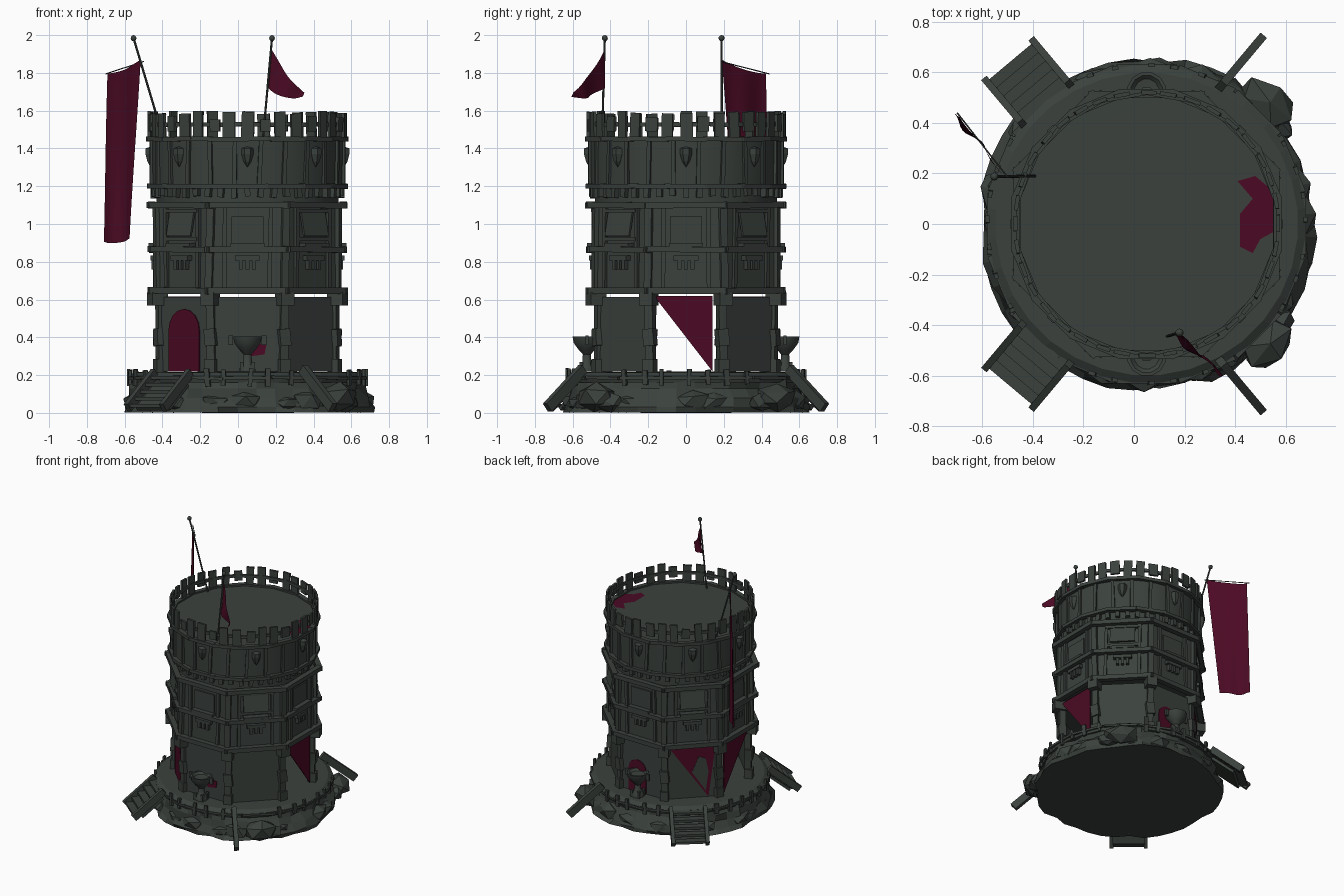
import bpy, bmesh, math, random
from mathutils import Matrix, Vector

if "Cube" in bpy.data.objects:
    bpy.data.objects.remove(bpy.data.objects["Cube"])

random.seed(4)
rnd = random.uniform
CX = 0.05                      # tower axis
T8 = math.tan(math.pi / 8)
C8 = math.cos(math.pi / 8)


def material(name, rgb):
    m = bpy.data.materials.new(name)
    m.diffuse_color = (*rgb, 1)
    m.use_nodes = True
    m.node_tree.nodes["Principled BSDF"].inputs["Base Color"].default_value = m.diffuse_color
    return m


STONE = material("dark grey green", (0.043, 0.053, 0.046))
RED = material("deep crimson", (0.07, 0.003, 0.017))


def finish(name, bm, mat=STONE, smooth=False):
    bmesh.ops.recalc_face_normals(bm, faces=bm.faces)
    me = bpy.data.meshes.new(name)
    bm.to_mesh(me)
    bm.free()
    me.materials.append(mat)
    ob = bpy.data.objects.new(name, me)
    bpy.context.collection.objects.link(ob)
    if smooth:
        bpy.context.view_layer.objects.active = ob
        ob.select_set(True)
        bpy.ops.object.shade_smooth_by_angle(angle=math.radians(35))
        ob.select_set(False)
    return ob


def frame(deg, r, z, off=0):
    """Local x points out of the tower, y runs along the wall, z is up."""
    return (Matrix.Translation((CX, 0, 0)) @ Matrix.Rotation(math.radians(deg), 4, 'Z')
            @ Matrix.Translation((r, off, z)))


def box(bm, m, size, tilt=0, axis='Y'):
    bmesh.ops.create_cube(bm, size=1, matrix=m @ Matrix.Rotation(tilt, 4, axis)
                          @ Matrix.Diagonal((*size, 1)))


def lathe(bm, profile, n, m, phase=0.5, jitter=0.0):
    rings = []
    for r, z in profile:
        if r == 0:
            rings.append([bm.verts.new(m @ Vector((0, 0, z)))])
            continue
        ring = []
        for i in range(n):
            a = 2 * math.pi * (i + phase) / n
            q = r + rnd(-jitter, jitter)
            ring.append(bm.verts.new(m @ Vector((q * math.cos(a), q * math.sin(a), z))))
        rings.append(ring)
    for a, b in zip(rings, rings[1:]):
        for i in range(n):
            j = (i + 1) % n
            vs = [a[i % len(a)], a[j % len(a)], b[j % len(b)], b[i % len(b)]]
            bm.faces.new(list(dict.fromkeys(vs)))


def rod(bm, p, q, r, n=8):
    d = Vector(q) - Vector(p)
    m = (Matrix.Translation((Vector(p) + Vector(q)) / 2)
         @ d.to_track_quat('Z', 'Y').to_matrix().to_4x4())
    bmesh.ops.create_cone(bm, cap_ends=True, segments=n, radius1=r, radius2=r,
                          depth=d.length, matrix=m)


AXIS = Matrix.Translation((CX, 0, 0))

# rocky base with a flat platform
bm = bmesh.new()
lathe(bm, [(0, 0), (0.655, 0.002), (0.655, 0.03), (0.635, 0.08), (0.61, 0.13), (0.6, 0.19)], 40, AXIS,
      jitter=0.025)
finish("rock_base", bm)
bm = bmesh.new()
lathe(bm, [(0, 0.16), (0.62, 0.16), (0.63, 0.195), (0.6, 0.215), (0, 0.22)], 32, AXIS)
finish("platform", bm)

# rubble around the foot
bm = bmesh.new()
spots = [(i * 18 + rnd(-6, 6), 0.61, rnd(0.05, 0.075)) for i in range(20)]
spots += [(45, 0.68, 0.1), (-45, 0.68, 0.1), (38, 0.66, 0.07), (-38, 0.66, 0.07)]
for a, r, s in spots:
    g = bmesh.ops.create_icosphere(bm, subdivisions=1, radius=1,
                                   matrix=frame(a, r, s * 0.8) @ Matrix.Diagonal((s * 0.8, s * 1.3, s * 0.8, 1)))
    for v in g['verts']:
        v.co += Vector((rnd(-1, 1), rnd(-1, 1), rnd(-1, 1))) * 0.012
        v.co.z = max(v.co.z, 0)
finish("rubble", bm)

# palisade stakes on the rim
bm = bmesh.new()
for i in range(36):
    a = i * 10 + rnd(-2, 2)
    if min(abs((a - s + 180) % 360 - 180) for s in (50, 130, 230, 310)) > 13:
        box(bm, frame(a, 0.63, 0.187), (0.016, rnd(0.018, 0.03), rnd(0.07, 0.1)), rnd(-0.1, 0.1), 'X')
for i in range(16):
    box(bm, frame(i * 22.5, 0.624, 0.185), (0.016, 0.24, 0.016), rnd(-0.05, 0.05), 'X')
finish("palisade", bm)

# stairs: two whole flights, two with only one stringer left
bm = bmesh.new()
slope = math.atan2(0.2, 0.24)
for a in (130, 230):
    for side in (-0.122, 0.122):
        box(bm, frame(a, 0.73, 0.12, side), (0.29, 0.028, 0.05), slope)
    for k in range(5):
        box(bm, frame(a, 0.64 + k * 0.043, 0.185 - k * 0.037), (0.055, 0.23, 0.018))
    box(bm, frame(a, 0.70, 0.085), (0.2, 0.23, 0.02), slope)
for a, side in ((50, 0.125), (-50, -0.125)):
    box(bm, frame(a, 0.73, 0.13, side), (0.32, 0.033, 0.055), slope)
finish("stairs", bm)

# ground floor walls, open on the two sides
bm = bmesh.new()
for k in (1, 2, 3, 5, 6, 7):
    box(bm, frame(k * 45, 0.46, 0.417), (0.02, 0.385, 0.395))
finish("ground_walls", bm)

# corner pillars with block feet and heads
bm = bmesh.new()
for k in range(8):
    a = k * 45 + 22.5
    box(bm, frame(a, 0.495, 0.42), (0.045, 0.045, 0.42), rnd(-0.03, 0.03), 'X')
    box(bm, frame(a, 0.5, 0.25), (0.06, 0.06, 0.07))
    box(bm, frame(a, 0.5, 0.4), (0.055, 0.06, 0.09), 0.1, 'X')
    box(bm, frame(a, 0.515, 0.603), (0.09, 0.075, 0.07))
finish("corner_pillars", bm)


# red doorways and torn panels, as thin plates
def plate(bm, deg, r, pts):
    g = [bm.verts.new(frame(deg, r, z, y) @ Vector()) for y, z in pts]
    f = bm.faces.new(g)
    ext = bmesh.ops.extrude_face_region(bm, geom=[f])
    d = frame(deg, 0, 0).to_3x3() @ Vector((0.006, 0, 0))
    for v in ext['geom']:
        if isinstance(v, bmesh.types.BMVert):
            v.co += d


def arch(y0, w, top):
    s = top - w
    return [(y0 - w, 0.22), (y0 + w, 0.22)] + [
        (y0 + w * math.cos(t * math.pi / 8), s + w * math.sin(t * math.pi / 8)) for t in range(9)]


bm = bmesh.new()
plate(bm, 225, 0.471, arch(0.0, 0.115, 0.55))
plate(bm, 135, 0.469, [(-0.16, 0.615), (0.17, 0.615), (0.12, 0.22)])
plate(bm, 90, 0.469, arch(-0.04, 0.075, 0.47))
plate(bm, 270, 0.469, [(0.02, 0.3), (0.09, 0.31), (0.1, 0.36), (0.02, 0.37)])
plate(bm, 0, 0.47, [(-0.17, 0.62), (0.14, 0.62), (0.14, 0.22)])
plate(bm, 180, 0.47, [(0.17, 0.62), (-0.14, 0.62), (-0.14, 0.22)])
finish("red_doorways", bm, RED)
bm = bmesh.new()
plate(bm, 135, 0.472, [(0.0, 0.42), (0.1, 0.27), (0.12, 0.42), (0.1, 0.52), (0.05, 0.54)])
finish("dark_door_leaf", bm)

# braziers before and behind
for name, a in (("front_brazier", -90), ("back_brazier", 90)):
    bm = bmesh.new()
    lathe(bm, [(0, 0.22), (0.045, 0.22), (0.04, 0.25), (0.025, 0.27), (0.022, 0.31), (0.045, 0.335),
               (0.072, 0.37), (0.078, 0.405), (0.065, 0.405), (0.05, 0.39), (0, 0.385)], 12, frame(a, 0.525, 0))
    for s in (-1, 1):
        box(bm, frame(a, 0.525, 0.385, s * 0.088), (0.015, 0.025, 0.05))
        for t in (-1, 1):
            box(bm, frame(a, 0.525 + t * 0.03, 0.245, s * 0.03), (0.02, 0.02, 0.05))
    finish(name, bm, smooth=True)

# middle storey (octagon), neck and top drum
bm = bmesh.new()
lathe(bm, [(0, 0.64), (0.482 / C8, 0.64), (0.478 / C8, 1.1), (0, 1.1)], 8, AXIS)
finish("middle_storey", bm)
bm = bmesh.new()
lathe(bm, [(0, 1.09), (0.485, 1.09), (0.485, 1.2), (0.508, 1.2), (0.512, 1.45), (0, 1.445)], 32, AXIS)
finish("top_drum", bm, smooth=True)

# timber bands
bm = bmesh.new()
for z, h, r in ((0.647, 0.034, 0.505), (0.865, 0.03, 0.502), (1.1, 0.032, 0.507)):
    for k in range(8):
        box(bm, frame(k * 45, r, z), (0.04, 2 * r * T8 + rnd(0.02, 0.04), h), rnd(-0.015, 0.015), 'X')
for z, r in ((1.2, 0.513), (1.45, 0.517)):
    for k in range(16):
        box(bm, frame(k * 22.5, r, z), (0.035, 0.22, 0.024), rnd(-0.02, 0.02), 'X')
finish("timber_bands", bm)

# wall posts, window frames, sills and brackets
bm = bmesh.new()
for k in range(8):
    a = k * 45
    box(bm, frame(a + 22.5, 0.515, 0.87), (0.035, 0.04, 0.46), rnd(-0.03, 0.03), 'X')
    for s in (-1, 1):
        box(bm, frame(a, 0.485, 0.87, s * 0.12), (0.025, 0.022, 0.46), rnd(-0.04, 0.04), 'X')
    for t in (-1, 0, 1):
        box(bm, frame(a, 0.492, 0.785, t * 0.035), (0.03, 0.02, 0.05))
    box(bm, frame(a, 0.495, 0.82), (0.035, 0.13, 0.025))
    box(bm, frame(a, 0.502, 0.89), (0.045, 0.18, 0.018))
    if k % 2:                  # shuttered window with a propped flap
        for z in (0.92, 1.07):
            box(bm, frame(a, 0.485, z), (0.03, 0.24, 0.02))
        box(bm, frame(a, 0.5, 1.0), (0.012, 0.18, 0.13), -0.2)
    else:
        box(bm, frame(a, 0.483, 0.97), (0.012, 0.17, 0.14))
finish("window_frames", bm)

bm = bmesh.new()
for k in range(24):
    box(bm, frame(k * 15 + 7.5, 0.511, 1.325), (0.022, 0.022, 0.25), rnd(-0.05, 0.05), 'X')
for k in range(44):
    box(bm, frame(k * 360 / 44, 0.495, 1.17), (0.035, 0.03, rnd(0.04, 0.07)), rnd(-0.1, 0.1), 'X')
finish("drum_posts", bm)

# hanging ornaments on the drum
bm = bmesh.new()
for k in range(8):
    lathe(bm, [(0, 1.3), (0.02, 1.33), (0.032, 1.37), (0.032, 1.4), (0, 1.41)], 6, frame(k * 45, 0.512, 0))
finish("drum_ornaments", bm)

# ragged plank battlements
bm = bmesh.new()
for k in range(36):
    tall = k % 3 != 1
    z0, z1 = (1.455, rnd(1.58, 1.6)) if tall else (1.49, rnd(1.54, 1.6))
    box(bm, frame(k * 10 + rnd(-1, 1), 0.52, (z0 + z1) / 2), (0.016, rnd(0.052, 0.07), z1 - z0),
        rnd(-0.05, 0.05), 'X')
for k in range(18):
    box(bm, frame(k * 20, 0.51, 1.527), (0.014, 0.185, 0.022), rnd(-0.05, 0.05), 'X')
finish("battlements", bm)

# red patch on the roof
bm = bmesh.new()
bm.faces.new([bm.verts.new((x, y, 1.452)) for x, y in (
    (0.42, -0.09), (0.47, -0.115), (0.5, -0.06), (0.555, -0.03), (0.565, 0.07), (0.54, 0.14),
    (0.48, 0.19), (0.41, 0.17), (0.47, 0.1), (0.42, 0.04))])
finish("roof_patch", bm, RED)

# flag poles
bm = bmesh.new()
for p, q in (((-0.385, 0.19, 1.42), (-0.553, 0.188, 1.984)), ((0.13, -0.445, 1.43), (0.18, -0.43, 1.984))):
    rod(bm, p, q, 0.006)
    bmesh.ops.create_uvsphere(bm, u_segments=10, v_segments=6, radius=0.016, matrix=Matrix.Translation(q))
rod(bm, (-0.50, 0.185, 1.86), (-0.70, 0.44, 1.795), 0.003)
finish("flag_poles", bm, smooth=True)


# cloth: a rippled sheet between four corners
def cloth(name, tl, tr, bl, br, nu, nv, ripple, sag):
    tl, tr, bl, br = map(Vector, (tl, tr, bl, br))
    side = (tr - tl).cross(bl - tl).normalized()
    bm = bmesh.new()
    g = []
    for j in range(nv + 1):
        v = j / nv
        row = []
        for i in range(nu + 1):
            u = i / nu
            p = tl.lerp(tr, u).lerp(bl.lerp(br, u), v)
            p += side * ripple * math.sin(u * 9 + v * 2) * (0.4 + v)
            p.z -= sag * math.sin(math.pi * u)
            row.append(bm.verts.new(p))
        g.append(row)
    for j in range(nv):
        for i in range(nu):
            bm.faces.new((g[j][i], g[j][i + 1], g[j + 1][i + 1], g[j + 1][i]))
    finish(name, bm, RED, True)


cloth("long_banner", (-0.515, 0.19, 1.87), (-0.69, 0.425, 1.795), (-0.565, 0.27, 0.925),
      (-0.72, 0.43, 0.905), 12, 14, 0.009, 0.015)
cloth("small_flag", (0.18, -0.433, 1.92), (0.35, -0.6, 1.695), (0.152, -0.44, 1.72),
      (0.35, -0.595, 1.672), 12, 6, 0.01, 0.025)
